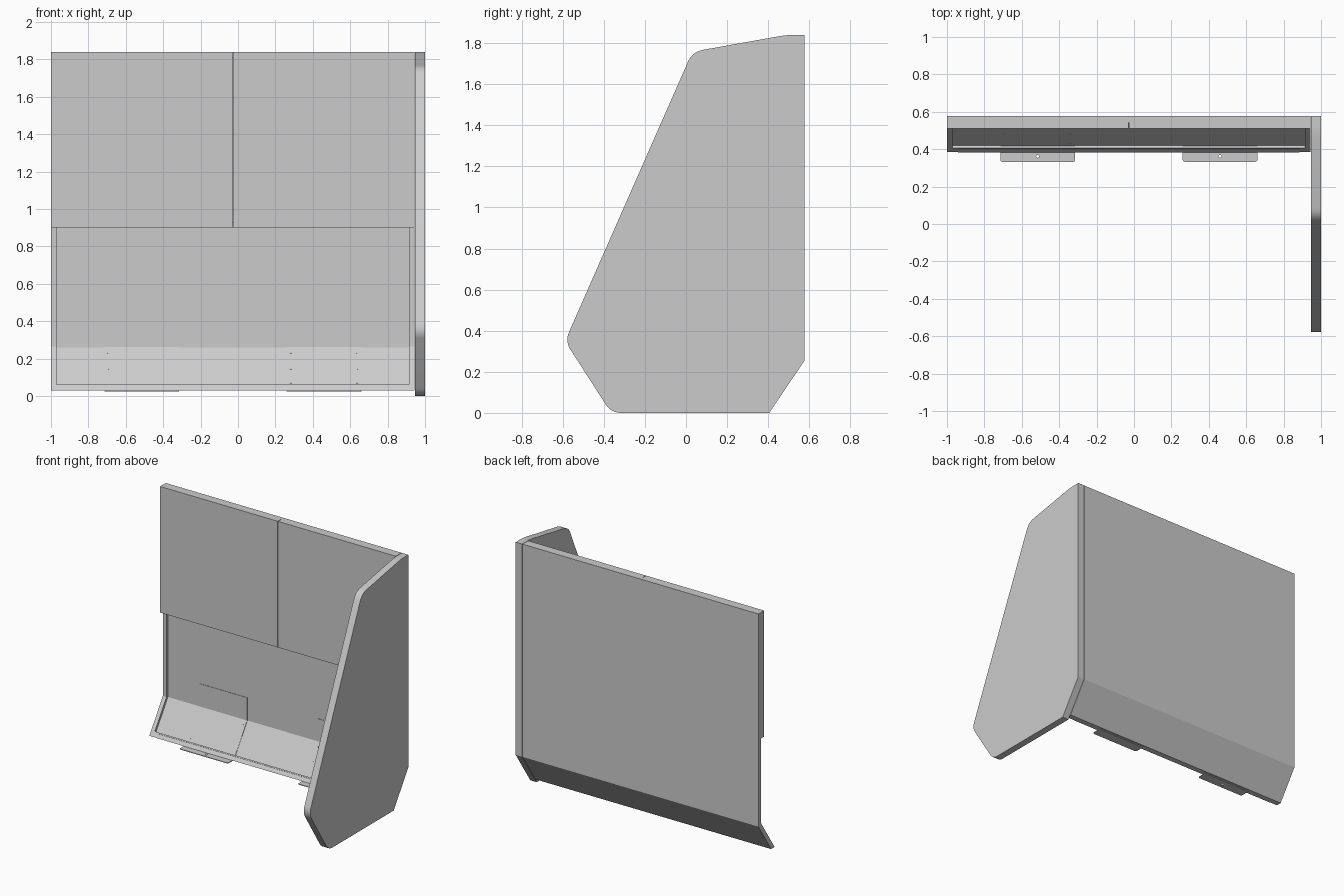
import bpy, bmesh, math
from mathutils import Vector

if "Cube" in bpy.data.objects:
    bpy.data.objects.remove(bpy.data.objects["Cube"])

LEFT, RIGHT = -1.0, 0.944          # width of the back assembly
BACK, TOP, FOOT = 0.577, 1.84, 0.03
KNEE = 0.255                       # height where the back face bends forward
D = Vector((0.559, 0.829))         # (y, z) direction up the slope
N = Vector((-0.829, 0.559))        # slope normal, towards the front
BOARD, FRAME = 0.016, 0.034        # depths measured from the back face


def prism(name, pts, a, b, axis='X'):
    """Extrude a closed 2D profile along X (yz points) or Z (xy points)."""
    bm = bmesh.new()
    put = (lambda p: (a, p[0], p[1])) if axis == 'X' else (lambda p: (p[0], p[1], a))
    face = bm.faces.new([bm.verts.new(put(p)) for p in pts])
    ext = bmesh.ops.extrude_face_region(bm, geom=[face])
    vec = (b - a, 0, 0) if axis == 'X' else (0, 0, b - a)
    bmesh.ops.translate(bm, vec=vec, verts=[v for v in ext['geom'] if isinstance(v, bmesh.types.BMVert)])
    bmesh.ops.recalc_face_normals(bm, faces=bm.faces)
    me = bpy.data.meshes.new(name)
    bm.to_mesh(me)
    bm.free()
    ob = bpy.data.objects.new(name, me)
    bpy.context.collection.objects.link(ob)
    return ob


def box(name, x, y, z):
    return prism(name, [(y[0], z[0]), (y[1], z[0]), (y[1], z[1]), (y[0], z[1])], *x)


def rounded(corners, steps=8):
    """Round each (u, v, tangent length) corner; zero keeps it sharp."""
    out = []
    for i, (u, v, t) in enumerate(corners):
        p = Vector((u, v))
        if not t:
            out.append(p)
            continue
        q, r = Vector(corners[i - 1][:2]), Vector(corners[(i + 1) % len(corners)][:2])
        s, e = p + (q - p).normalized() * t, p + (r - p).normalized() * t
        for k in range(steps + 1):
            f = k / steps
            out.append(s * (1 - f) ** 2 + p * 2 * f * (1 - f) + e * f * f)
    return out


def slope(t, z):
    """Point at height z on the slope plane lying t in front of the outer face."""
    p = Vector((BACK, KNEE)) + N * t
    return p + D * ((z - p.y) / D.y)


def bend(t):
    """Point where the slope and vertical planes at depth t meet."""
    p = Vector((BACK, KNEE)) + N * t
    return p + D * ((BACK - t - p.x) / D.x)


def bent(name, t0, t1, top, x0, x1):
    """Layer following the bent back between depths t0 and t1."""
    return prism(name, [(BACK - t0, top), bend(t0), slope(t0, FOOT),
                        slope(t1, FOOT), bend(t1), (BACK - t1, top)], x0, x1)


# side panel
side = prism('side_panel', rounded([
    (-0.589, 0.349, 0.05), (-0.364, 0, 0.05), (0.405, 0, 0), (BACK, KNEE, 0),
    (BACK, TOP, 0), (0.49, TOP, 0.04), (0.031, 1.758, 0.055)]), 0.947, 1.0)

# bent back board and the frame battens on it
bent('back_board', 0, BOARD, TOP, LEFT, RIGHT)
for label, x in (('left', LEFT), ('right', RIGHT - 0.03)):
    bent(label + '_batten', BOARD, FRAME, TOP, x, x + 0.03)
box('top_batten', (LEFT + 0.03, RIGHT - 0.03), (BACK - FRAME, BACK - BOARD), (TOP - 0.03, TOP))
box('middle_batten', (LEFT + 0.03, RIGHT - 0.03), (BACK - FRAME, BACK - BOARD), (0.9, 0.93))
edge = slope(FRAME, 0.062)
prism('bottom_batten', [slope(BOARD, FOOT), slope(FRAME, FOOT), edge, edge - N * (FRAME - BOARD)],
      LEFT + 0.03, RIGHT - 0.03)
prism('edge_strip', [slope(FRAME, FOOT), slope(FRAME + 0.002, FOOT),
                     slope(FRAME + 0.002, 0.055), slope(FRAME, 0.055)], -0.94, 0.885)

# pair of upper front panels
for label, x in (('left', (LEFT, -0.03)), ('right', (-0.026, RIGHT))):
    box(label + '_upper_panel', x, (0.51, BACK - FRAME), (0.9, TOP))

# bent support plates with foot flange and bolts
for label, cx in (('left', -0.515), ('right', 0.46)):
    w = 0.2
    bent(label + '_bracket', BOARD, BOARD + 0.003, 0.43, cx - w, cx + w)
    flange = prism(label + '_bracket_flange', rounded([
        (cx - w, 0.332, 0.015), (cx + w, 0.332, 0.015), (cx + w, 0.41, 0), (cx - w, 0.41, 0)], 4),
        0.025, 0.03, 'Z')
    hole = prism(label + '_hole_cutter', [(cx + 0.008 * math.cos(k * math.pi / 8),
                 0.362 + 0.008 * math.sin(k * math.pi / 8)) for k in range(16)], 0.0, 0.06, 'Z')
    hole.hide_render = True
    hole.hide_set(True)
    cut = flange.modifiers.new('hole', 'BOOLEAN')
    cut.operation, cut.object, cut.solver = 'DIFFERENCE', hole, 'EXACT'
    for dx in (-0.178, 0.178):
        for z in (0.07, 0.145, 0.23):
            p = slope(BOARD + 0.003, z)
            bpy.ops.mesh.primitive_cylinder_add(vertices=12, radius=0.004, depth=0.003,
                location=(cx + dx, p.x, p.y),
                rotation=Vector((0, N.x, N.y)).to_track_quat('Z', 'Y').to_euler())
            bpy.context.object.name = label + '_bracket_bolt'

# smooth the rounded corners of the side panel
bpy.ops.object.select_all(action='DESELECT')
side.select_set(True)
bpy.context.view_layer.objects.active = side
bpy.ops.object.shade_smooth_by_angle(angle=math.radians(20))
